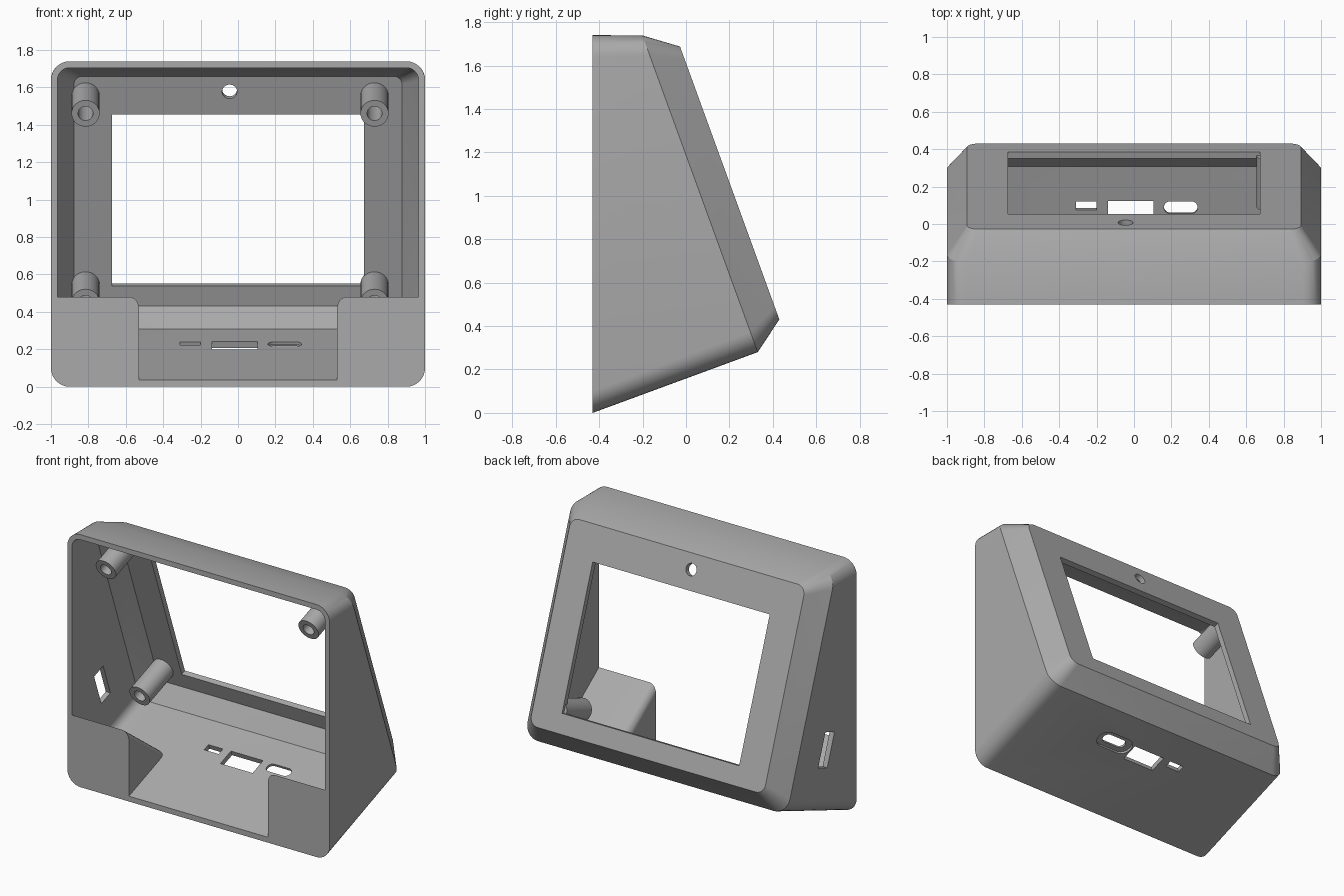
import bpy, bmesh, math
from mathutils import Vector

cube = bpy.data.objects.get("Cube")
if cube:
    bpy.data.objects.remove(cube, do_unlink=True)

grey = bpy.data.materials.new("plain grey")
grey.use_nodes = True
colour = (0.4, 0.4, 0.4, 1)
grey.diffuse_color = colour
grey.node_tree.nodes["Principled BSDF"].inputs["Base Color"].default_value = colour

# Tilted screen frame: u runs up the screen, d points out of it
TILT = math.radians(20)
ORIGIN = Vector((0, 0.43, 0.43))
UP = Vector((0, -math.sin(TILT), math.cos(TILT)))
OUT = Vector((0, math.cos(TILT), math.sin(TILT)))
FRONT = -0.43


def tilted(x, u, d):
    return ORIGIN + Vector((x, 0, 0)) + UP * u + OUT * d


def rounded(x0, x1, v0, v1, r, steps=8):
    """Rounded rectangle as 2D points."""
    pts = []
    corners = [(x1 - r, v1 - r), (x0 + r, v1 - r), (x0 + r, v0 + r), (x1 - r, v0 + r)]
    for i, (cx, cv) in enumerate(corners):
        for k in range(steps + 1):
            a = math.pi / 2 * (i + k / steps)
            pts.append((cx + r * math.cos(a), cv + r * math.sin(a)))
    return pts


def circle(x, u, r, n=40):
    return [(x + r * math.cos(2 * math.pi * i / n), u + r * math.sin(2 * math.pi * i / n))
            for i in range(n)]


def screen_ring(pts, d):
    return [tilted(x, u, d) for x, u in pts]


def front_ring(pts, y):
    return [Vector((x, y, z)) for x, z in pts]


def floor_ring(pts, u):
    return [tilted(x, u, d) for x, d in pts]


def side_ring(pts, x):
    return [tilted(x, u, d) for u, d in pts]


def box2d(x0, x1, v0, v1):
    return [(x0, v0), (x1, v0), (x1, v1), (x0, v1)]


def finish(name, bm):
    bmesh.ops.recalc_face_normals(bm, faces=bm.faces[:])
    mesh = bpy.data.meshes.new(name)
    bm.to_mesh(mesh)
    bm.free()
    mesh.materials.append(grey)
    obj = bpy.data.objects.new(name, mesh)
    bpy.context.collection.objects.link(obj)
    return obj


def loft(name, rings):
    """Skin a list of equal rings and cap both ends."""
    bm = bmesh.new()
    loops = [[bm.verts.new(p) for p in ring] for ring in rings]
    n = len(loops[0])
    for a, b in zip(loops, loops[1:]):
        for i in range(n):
            j = (i + 1) % n
            bm.faces.new((a[i], a[j], b[j], b[i]))
    bm.faces.new(loops[0])
    bm.faces.new(loops[-1])
    return finish(name, bm)


def cut(target, cutter):
    mod = target.modifiers.new("cut", "BOOLEAN")
    mod.operation = "DIFFERENCE"
    mod.solver = "EXACT"
    mod.object = cutter
    with bpy.context.temp_override(object=target, active_object=target):
        bpy.ops.object.modifier_apply(modifier=mod.name)
    bpy.data.objects.remove(cutter, do_unlink=True)


def smooth(obj):
    bpy.ops.object.select_all(action="DESELECT")
    obj.select_set(True)
    bpy.context.view_layer.objects.active = obj
    bpy.ops.object.shade_smooth_by_angle(angle=math.radians(25))


def corner_block(side):
    """Sloped block that closes a lower front corner, with a rounded top edge."""
    profile = [(-0.6, 0.48), (FRONT, 0.48), (-0.05, 0.2), (-0.05, -0.2), (-0.6, -0.2)]
    bm = bmesh.new()
    inner, outer = [[bm.verts.new((side * x, y, z)) for y, z in profile] for x in (0.53, 1.2)]
    bm.faces.new(inner)
    bm.faces.new(outer)
    for i in range(len(profile)):
        j = (i + 1) % len(profile)
        bm.faces.new((inner[i], inner[j], outer[j], outer[i]))
    bmesh.ops.recalc_face_normals(bm, faces=bm.faces[:])
    edges = [bm.edges.get(inner[i:i + 2]) for i in (0, 1)]
    bmesh.ops.bevel(bm, geom=edges, offset=0.05, segments=6, profile=0.5, affect="EDGES")
    return finish("corner_block", bm)


# Housing: upright open front lofted to the tilted, chamfered screen face
housing = loft("housing", [
    front_ring(rounded(-1, 1, 0, 1.74, 0.1), FRONT),
    screen_ring(rounded(-1, 1, -0.107, 1.445, 0.1), -0.145),
    screen_ring(rounded(-0.893, 0.893, 0, 1.338, 0.06), 0),
])

# Hollow inside, leaving the two corner blocks standing
mouth = rounded(-0.965, 0.965, 0.037, 1.705, 0.065)
cavity = loft("cavity", [
    front_ring(mouth, FRONT - 0.07),
    front_ring(mouth, FRONT),
    screen_ring(rounded(-0.965, 0.965, -0.072, 1.41, 0.065), -0.156),
    screen_ring(rounded(-0.877, 0.877, 0.016, 1.322, 0.045), -0.037),
])
for side in (-1, 1):
    cut(cavity, corner_block(side))
cut(housing, cavity)

# Screen window and sensor hole
cut(housing, loft("window", [screen_ring(box2d(-0.675, 0.675, 0.13, 1.104), d) for d in (-0.08, 0.1)]))
cut(housing, loft("sensor_hole", [screen_ring(circle(-0.045, 1.235, 0.04), d) for d in (-0.1, 0.1)]))

# Ports through the floor, the last with a shallow outer recess
ports = [
    (box2d(-0.31, -0.2, -0.405, -0.355), -0.02),
    (box2d(-0.14, 0.105, -0.475, -0.353), -0.02),
    (rounded(0.16, 0.34, -0.425, -0.355, 0.034), -0.02),
    (rounded(0.115, 0.385, -0.455, -0.325, 0.064), -0.09),
]
for shape, top in ports:
    cut(housing, loft("port", [floor_ring(shape, u) for u in (-0.2, top)]))

# Card slot in the right wall
cut(housing, loft("card_slot", [side_ring(box2d(0.19, 0.42, -0.505, -0.4), x) for x in (-1.1, -0.9)]))
smooth(housing)

# Hollow screw posts behind the screen corners
for side, x in (("right", -0.815), ("left", 0.73)):
    for level, u in (("lower", 0.135), ("upper", 1.21)):
        post = loft(f"{level}_{side}_post", [
            screen_ring(circle(x, u, r), d)
            for r, d in ((0.075, -0.02), (0.075, -0.31), (0.04, -0.31), (0.04, -0.05))
        ])
        smooth(post)
